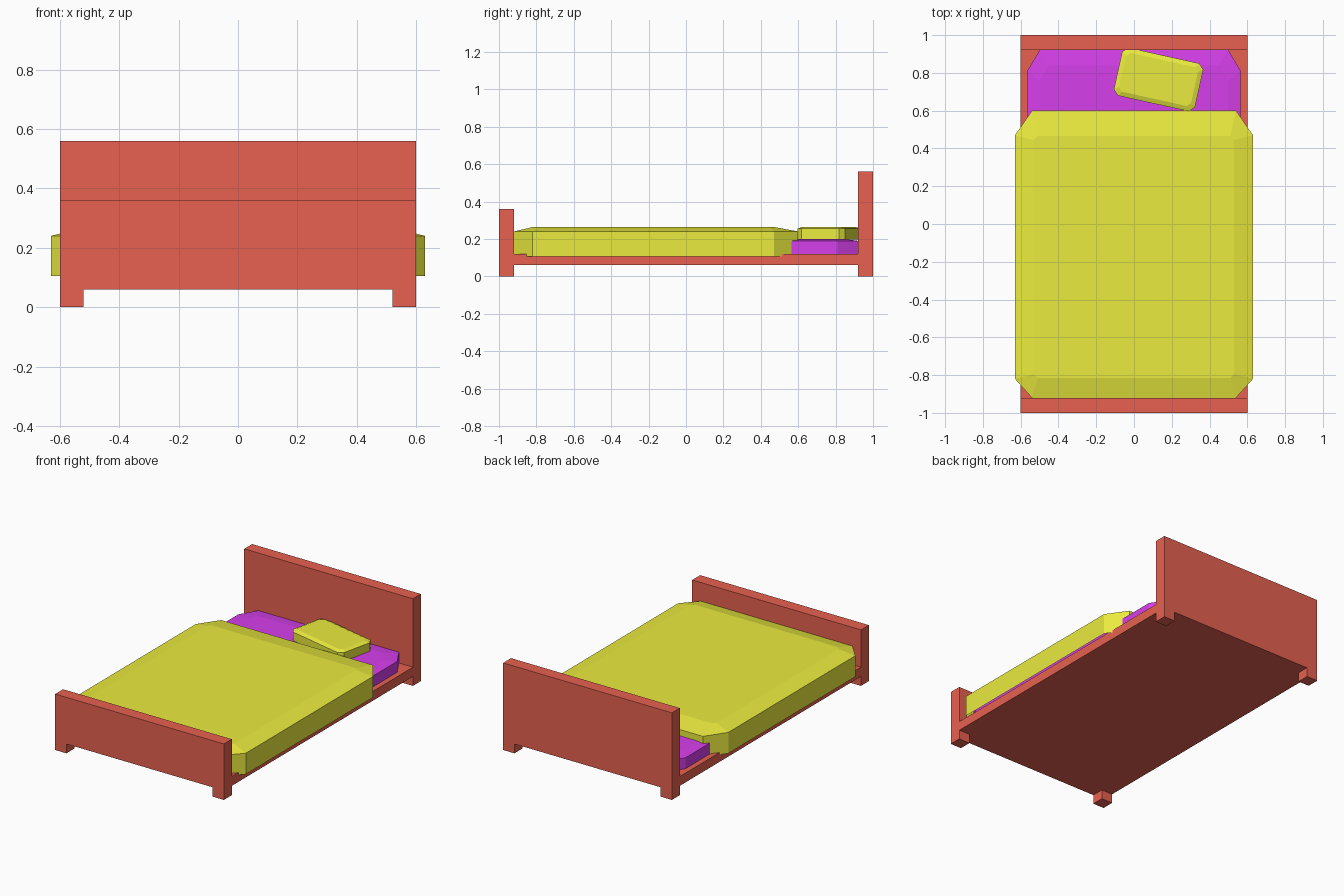
import bpy, bmesh
from math import radians
from mathutils import Matrix

if "Cube" in bpy.data.objects:
    bpy.data.objects.remove(bpy.data.objects["Cube"])


def material(name, rgb):
    m = bpy.data.materials.new(name)
    m.diffuse_color = (*rgb, 1)
    m.use_nodes = True
    m.node_tree.nodes["Principled BSDF"].inputs["Base Color"].default_value = m.diffuse_color
    return m


RED = material("red_wood", (0.80, 0.12, 0.08))
YELLOW = material("yellow_cloth", (0.83, 0.83, 0.05))
PURPLE = material("purple_cloth", (0.67, 0.05, 0.83))


def finish(name, bm, mat):
    bmesh.ops.recalc_face_normals(bm, faces=bm.faces)
    mesh = bpy.data.meshes.new(name)
    bm.to_mesh(mesh)
    bm.free()
    mesh.materials.append(mat)
    ob = bpy.data.objects.new(name, mesh)
    bpy.context.collection.objects.link(ob)
    return ob


def box(name, x, y, z, mat):
    bm = bmesh.new()
    centre = [(a + b) / 2 for a, b in (x, y, z)]
    size = [b - a for a, b in (x, y, z)]
    bmesh.ops.create_cube(bm, size=1, matrix=Matrix.Translation(centre) @ Matrix.Diagonal((*size, 1)))
    return finish(name, bm, mat)


def board(name, y0, y1, top):
    """End board with a leg at each lower corner."""
    half = [(0.52, 0.06), (0.52, 0), (0.6, 0), (0.6, top)]
    outline = half + [(-x, z) for x, z in reversed(half)]
    bm = bmesh.new()
    face = bm.faces.new([bm.verts.new((x, y0, z)) for x, z in outline])
    ext = bmesh.ops.extrude_face_region(bm, geom=[face])["geom"]
    verts = [v for v in ext if isinstance(v, bmesh.types.BMVert)]
    bmesh.ops.translate(bm, vec=(0, y1 - y0, 0), verts=verts)
    return finish(name, bm, RED)


def octagon(hx, y0, y1, cx, c0, c1):
    """Rectangle with clipped corners."""
    half = [(hx - cx, y0), (hx, y0 + c0), (hx, y1 - c1), (hx - cx, y1)]
    return half + [(-x, y) for x, y in reversed(half)]


def cushion(name, levels, mat, bottom=True):
    """Stack of (outline, height) rings, closed on top."""
    bm = bmesh.new()
    rings = [[bm.verts.new((x, y, z)) for x, y in pts] for pts, z in levels]
    for a, b in zip(rings, rings[1:]):
        for i in range(len(a)):
            j = (i + 1) % len(a)
            bm.faces.new((a[i], a[j], b[j], b[i]))
    bm.faces.new(rings[-1])
    if bottom:
        bm.faces.new(rings[0])
    return finish(name, bm, mat)


# Frame
board("headboard", 0.92, 1.0, 0.56)
board("footboard", -1.0, -0.92, 0.36)
box("bed_base", (-0.6, 0.6), (-0.92, 0.92), (0.06, 0.12), RED)

# Mattress
edge = octagon(0.565, -0.92, 0.92, 0.065, 0.11, 0.11)
inner = octagon(0.50, -0.84, 0.84, 0.05, 0.08, 0.08)
cushion("mattress", [(edge, 0.12), (edge, 0.19), (inner, 0.20)], PURPLE)

# Blanket, open underneath
edge = octagon(0.63, -0.92, 0.60, 0.09, 0.10, 0.13)
inner = octagon(0.53, -0.815, 0.465, 0.02, 0.02, 0.02)
cushion("blanket", [(edge, 0.105), (edge, 0.24), (inner, 0.265)], YELLOW, bottom=False)

# Pillow, turned slightly
edge = octagon(0.22, -0.13, 0.13, 0.028, 0.028, 0.028)
inner = octagon(0.195, -0.105, 0.105, 0.02, 0.02, 0.02)
pillow = cushion("pillow", [(edge, 0.198), (edge, 0.255), (inner, 0.265)], YELLOW)
pillow.location = (0.13, 0.765, 0)
pillow.rotation_euler.z = radians(-12.5)
